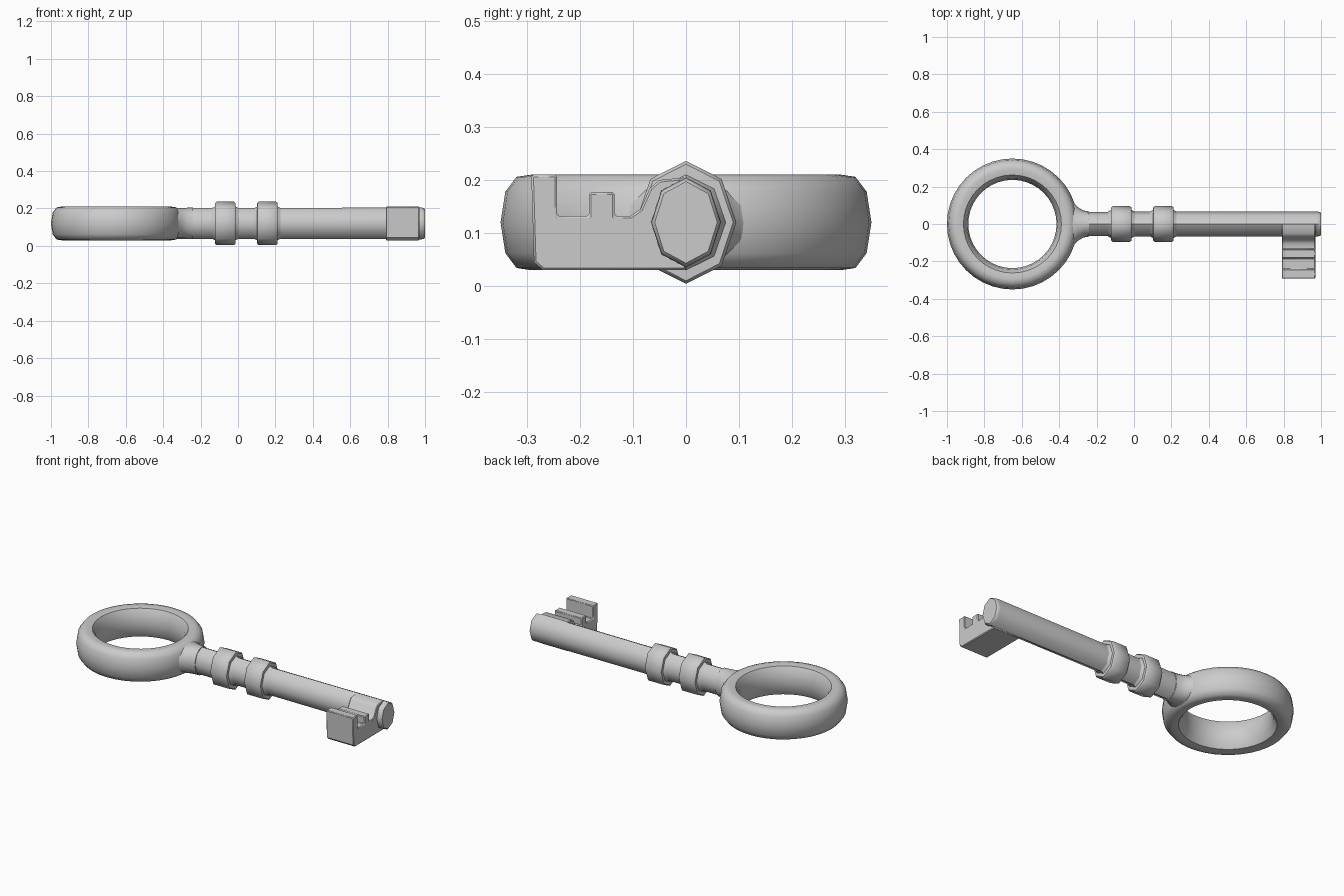
import bpy, bmesh, math

if "Cube" in bpy.data.objects:
    bpy.data.objects.remove(bpy.data.objects["Cube"])

ZC = 0.12  # height of the key's centre plane


def finish(name, bm, angle=50):
    bmesh.ops.recalc_face_normals(bm, faces=bm.faces)
    me = bpy.data.meshes.new(name)
    bm.to_mesh(me)
    bm.free()
    ob = bpy.data.objects.new(name, me)
    bpy.context.collection.objects.link(ob)
    bpy.ops.object.select_all(action='DESELECT')
    ob.select_set(True)
    bpy.context.view_layer.objects.active = ob
    bpy.ops.object.shade_smooth_by_angle(angle=math.radians(angle))
    return ob


def skin(bm, loops, closed=False):
    n = len(loops[0])
    pairs = list(zip(loops, loops[1:]))
    if closed:
        pairs.append((loops[-1], loops[0]))
    for a, b in pairs:
        for i in range(n):
            j = (i + 1) % n
            bm.faces.new((a[i], a[j], b[j], b[i]))
    if not closed:
        bm.faces.new(loops[0])
        bm.faces.new(loops[-1])


def oval_loft(name, stations, sides=8, angle=50):
    """Stations are (x, half width in y, half height in z)."""
    bm = bmesh.new()
    loops = []
    for x, w, h in stations:
        loops.append([bm.verts.new((x, w * math.sin(t), ZC + h * math.cos(t)))
                      for t in (2 * math.pi * i / sides for i in range(sides))])
    skin(bm, loops)
    return finish(name, bm, angle)


# Ring handle: rounded section swept around the ring centre
half = [(0.35, 0), (0.341, 0.058), (0.32, 0.086), (0.293, 0.09),
        (0.262, 0.085), (0.243, 0.052), (0.236, 0)]
section = half + [(r, -z) for r, z in half[-2:0:-1]]
bm = bmesh.new()
loops = []
for k in range(40):
    a = 2 * math.pi * k / 40
    loops.append([bm.verts.new((-0.65 + r * math.cos(a), r * math.sin(a), ZC + z))
                  for r, z in section])
skin(bm, loops, closed=True)
finish("ring_handle", bm)

# Flared neck joining ring and shaft
oval_loft("neck", [(-0.385, 0.19, 0.08), (-0.36, 0.165, 0.083), (-0.33, 0.122, 0.083),
                   (-0.30, 0.09, 0.083), (-0.27, 0.072, 0.084), (-0.24, 0.067, 0.084)],
          sides=16)

# Shaft with a small chamfer at the tip
oval_loft("shaft", [(-0.30, 0.065, 0.083), (0.22, 0.066, 0.083), (0.98, 0.066, 0.085),
                    (0.993, 0.065, 0.083), (1.0, 0.059, 0.077)])

# Two collars with bevelled rims
for name, x0 in (("collar_left", -0.123), ("collar_right", 0.102)):
    x1 = x0 + 0.11
    oval_loft(name, [(x0 - 0.02, 0.064, 0.08), (x0, 0.075, 0.09), (x0 + 0.001, 0.089, 0.11),
                     (x0 + 0.008, 0.095, 0.116), (x1 - 0.008, 0.095, 0.116),
                     (x1 - 0.001, 0.089, 0.11), (x1, 0.075, 0.09), (x1 + 0.02, 0.064, 0.08)],
              angle=47)

# Notched key bit: side profile extruded along the shaft
profile = [(0, 0.205), (-0.05, 0.2), (-0.068, 0.185), (-0.086, 0.145), (-0.105, 0.132),
           (-0.135, 0.132), (-0.135, 0.177), (-0.183, 0.177), (-0.183, 0.132),
           (-0.243, 0.132), (-0.243, 0.21), (-0.292, 0.21), (-0.287, 0.045),
           (-0.27, 0.03), (0, 0.03)]
bm = bmesh.new()
skin(bm, [[bm.verts.new((x, y, z)) for y, z in profile] for x in (0.79, 0.97)])
bit = finish("key_bit", bm, 35)
bev = bit.modifiers.new("soft_edges", 'BEVEL')
bev.width = 0.004
bev.segments = 1
bev.limit_method = 'ANGLE'
bev.angle_limit = math.radians(60)
